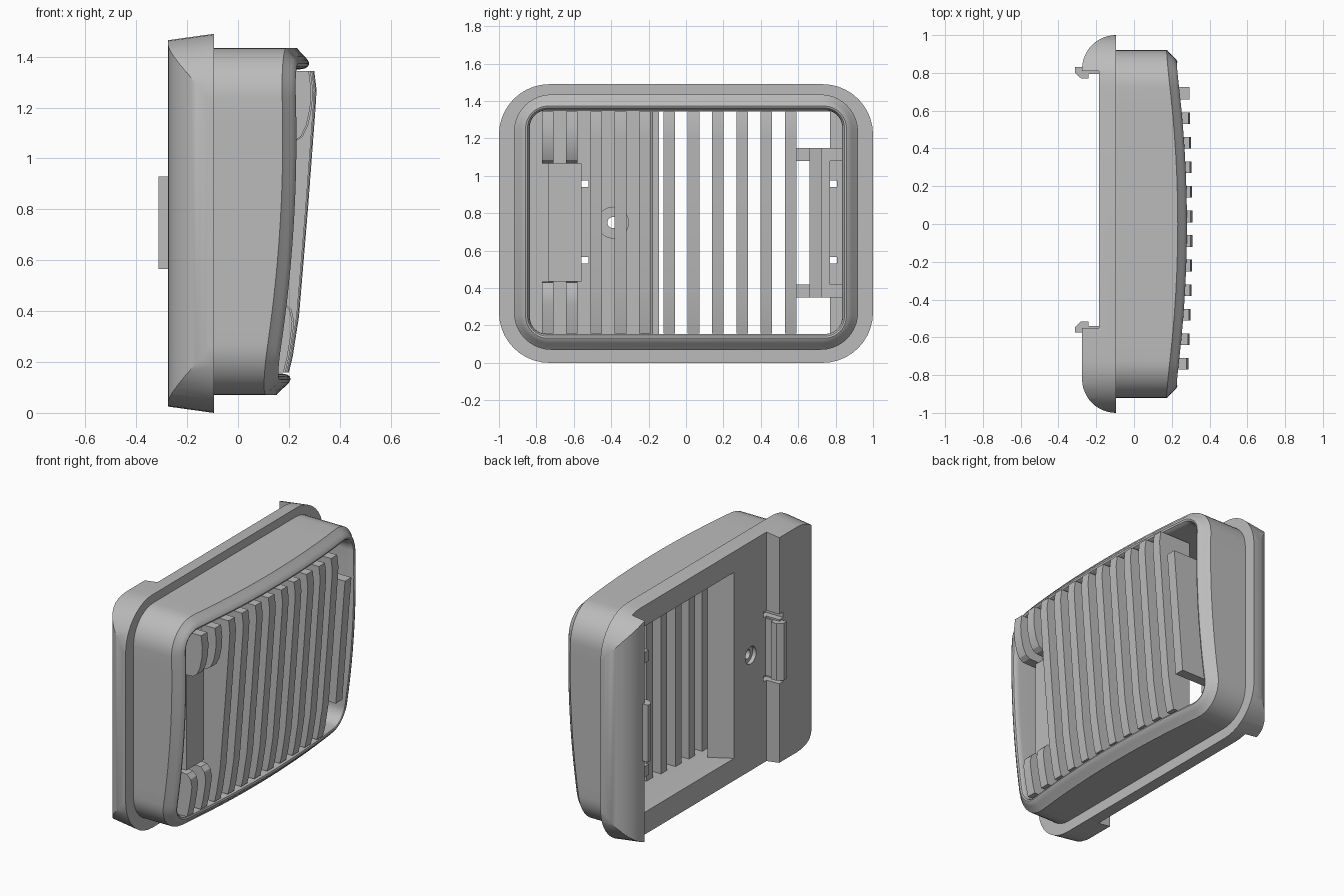
import bpy, bmesh, math

cube = bpy.data.objects.get("Cube")
if cube:
    bpy.data.objects.remove(cube)

grey = bpy.data.materials.new("plain_grey")
grey.use_nodes = True
COLOUR = (0.5, 0.5, 0.5, 1)
grey.diffuse_color = COLOUR
grey.node_tree.nodes["Principled BSDF"].inputs["Base Color"].default_value = COLOUR


def finish(bm, name, smooth=False):
    bmesh.ops.recalc_face_normals(bm, faces=bm.faces)
    mesh = bpy.data.meshes.new(name)
    bm.to_mesh(mesh)
    bm.free()
    mesh.materials.append(grey)
    ob = bpy.data.objects.new(name, mesh)
    bpy.context.collection.objects.link(ob)
    if smooth:
        shade(ob)
    return ob


def select(ob):
    bpy.ops.object.select_all(action='DESELECT')
    ob.select_set(True)
    bpy.context.view_layer.objects.active = ob


def shade(ob):
    select(ob)
    bpy.ops.object.shade_smooth_by_angle(angle=math.radians(30))


def loft(name, rings, closed=False, smooth=False):
    """Skin a list of point rings, capped or joined end to end."""
    bm = bmesh.new()
    loops = [[bm.verts.new(p) for p in ring] for ring in rings]
    if closed:
        loops.append(loops[0])
    else:
        bm.faces.new(loops[0])
        bm.faces.new(loops[-1])
    for a, b in zip(loops, loops[1:]):
        n = len(a)
        for i in range(n):
            j = (i + 1) % n
            bm.faces.new((a[i], a[j], b[j], b[i]))
    return finish(bm, name, smooth)


def box(name, x0, x1, y0, y1, z0, z1):
    return loft(name, [[(x, y0, z0), (x, y1, z0), (x, y1, z1), (x, y0, z1)] for x in (x0, x1)])


def slab_y(name, profile, y0, y1, smooth=False):
    return loft(name, [[(x, y, z) for x, z in profile] for y in (y0, y1)], smooth=smooth)


def slab_z(name, profile, z0, z1):
    return loft(name, [[(x, y, z) for x, y in profile] for z in (z0, z1)])


def rounded(y1, z0, z1, r, steps=10, cuts=12):
    """Rounded rectangle in the YZ plane with divided straight sides."""
    corners = [(y1 - r, z1 - r), (r - y1, z1 - r), (r - y1, z0 + r), (y1 - r, z0 + r)]
    pts = []
    for k, (cy, cz) in enumerate(corners):
        for i in range(steps + 1):
            a = math.pi / 2 * (k + i / steps)
            pts.append((cy + r * math.cos(a), cz + r * math.sin(a)))
        ny, nz = corners[(k + 1) % 4]
        a = math.pi / 2 * (k + 1)
        ey, ez = ny + r * math.cos(a), nz + r * math.sin(a)
        sy, sz = pts[-1]
        pts += [(sy + (ey - sy) * t / cuts, sz + (ez - sz) * t / cuts) for t in range(1, cuts)]
    return pts


def boolean(ob, cutter, operation):
    mod = ob.modifiers.new("cut", 'BOOLEAN')
    mod.operation, mod.solver, mod.object = operation, 'EXACT', cutter
    select(ob)
    bpy.ops.object.modifier_apply(modifier=mod.name)
    bpy.data.objects.remove(cutter)


def front(y, z):
    """Crowned front surface of the rim."""
    return 0.228 - 0.09 * (z - 1.08) ** 2 + 0.06 * (1 - (y / 0.87) ** 2)


# Rim body: a tube with a crisp shoulder and a bullnose front edge
rings = [[(-0.12, y, z) for y, z in rounded(0.92, 0.07, 1.435, 0.2)]]
for d, dx in [(0, -0.045), (0.02, -0.03), (0.035, -0.015), (0.05, -0.004),
              (0.062, 0), (0.073, -0.005), (0.081, -0.018), (0.085, -0.04)]:
    rings.append([(front(y, z) + dx, y, z)
                  for y, z in rounded(0.92 - d, 0.07 + d, 1.435 - d, 0.2 - 1.3 * d)])
rings.append([(-0.14, y, z) for y, z in rounded(0.835, 0.155, 1.35, 0.09)])
loft("rim_body", rings, closed=True, smooth=True)

# Back flange: drafted rounded plate trimmed to a rounded, recessed plan
plate = loft("back_flange", [
    [(-0.095, y, z) for y, z in rounded(1.0, 0, 1.49, 0.27, cuts=1)],
    [(-0.275, y, z) for y, z in rounded(1.0, 0.025, 1.465, 0.27, cuts=1)]])
arc = [(-0.095 - 0.18 * math.sin(a), 0.82 + 0.18 * math.cos(a))
       for a in [math.pi / 2 * i / 12 for i in range(13)]]
plan = arc + [(-0.275, 0.81), (-0.185, 0.81), (-0.185, -0.55), (-0.275, -0.55)]
plan += [(x, -y) for x, y in reversed(arc)] + [(0, -1.0), (0, 1.0)]
boolean(plate, slab_z("plan_cutter", plan, -0.1, 1.6), 'INTERSECT')

# Hollow, air opening with a slanted edge, clip slots and screw hole
hollow = rounded(0.835, 0.155, 1.35, 0.09, cuts=1)
boolean(plate, loft("hollow_cutter", [[(x, y, z) for y, z in hollow] for x in (-0.14, 0.1)]), 'DIFFERENCE')
opening = [(-0.3, -0.22), (-0.185, -0.22), (-0.05, -0.145), (0.1, -0.145), (0.1, 0.77), (-0.3, 0.77)]
boolean(plate, slab_z("opening_cutter", opening, 0.155, 1.345), 'DIFFERENCE')
for y0, y1 in [(-0.59, -0.52), (0.765, 0.807)]:
    for z in (0.53, 0.94):
        boolean(plate, box("slot_cutter", -0.4, 0.1, y0, y1, z, z + 0.035), 'DIFFERENCE')


def disc(name, r, x0, x1):
    ring = [(-0.39 + r * math.cos(i * math.pi / 16), 0.75 + r * math.sin(i * math.pi / 16)) for i in range(32)]
    return loft(name, [[(x, y, z) for y, z in ring] for x in (x0, x1)])


boss = disc("screw_boss", 0.085, -0.15, -0.1)
for part in (plate, boss):
    boolean(part, disc("hole_cutter", 0.03, -0.5, 0.2), 'DIFFERENCE')
boolean(plate, disc("counterbore_cutter", 0.055, -0.3, -0.16), 'DIFFERENCE')
shade(plate)
shade(boss)

# Slanted guide wall continuing the edge of the air opening
slab_z("guide_wall", [(-0.185, -0.22), (-0.05, -0.145), (-0.05, -0.18), (-0.14, -0.23), (-0.185, -0.23)], 0.155, 1.345)

# Snap clips facing each other
for name, root, s in [("clip_left", 0.83, -1), ("clip_right", -0.575, 1)]:
    hook = [(-0.15, 0), (-0.312, 0), (-0.312, 0.03), (-0.28, 0.06), (-0.24, 0.06), (-0.24, 0.035), (-0.15, 0.035)]
    slab_z(name, [(x, root + s * d) for x, d in hook], 0.565, 0.93)

# Grille slats: deep blades in the middle, curled stubs by the finger recess
blade = [(0.20, 0.158), (0.215, 0.22), (0.24, 0.38), (0.275, 0.8), (0.305, 1.2), (0.309, 1.27), (0.30, 1.343)]
upper = [(0.30, 1.343), (0.309, 1.27), (0.305, 1.2), (0.29, 1.13), (0.268, 1.085), (0.24, 1.067),
         (0.14, 1.065), (0.14, 1.11), (0.21, 1.343)]
lower = [(0.20, 0.158), (0.215, 0.22), (0.23, 0.31), (0.235, 0.36), (0.225, 0.405), (0.20, 0.43),
         (0.14, 0.435), (0.10, 0.40), (0.11, 0.158)]
for i in range(11):
    y = -0.74 + 0.13 * i
    dx = -0.022 * (y / 0.75) ** 2
    back = 0.02 + 0.1 * max(0, y)
    full = blade + [(back, 1.343), (back, 0.158)]
    shapes = {"slat": full} if i > 1 else {"upper_stub": upper, "lower_stub": lower}
    for name, prof in shapes.items():
        slab_y(f"{name}_{i + 1}", [(x + dx, z) for x, z in prof], y - 0.031, y + 0.031, smooth=True)

# Finger recess panel and the latch bar with its shelves
box("recess_panel", -0.15, 0.15, -0.735, -0.56, 0.435, 1.065)
slab_y("latch_bar", [(-0.06, 0.35), (0.23, 0.35), (0.295, 1.15), (-0.06, 1.15)], 0.66, 0.725)
for z in (0.35, 1.08):
    box("latch_shelf", -0.15, -0.03, 0.59, 0.84, z, z + 0.07)
box("latch_web", -0.06, -0.03, 0.66, 0.77, 0.42, 1.08)
